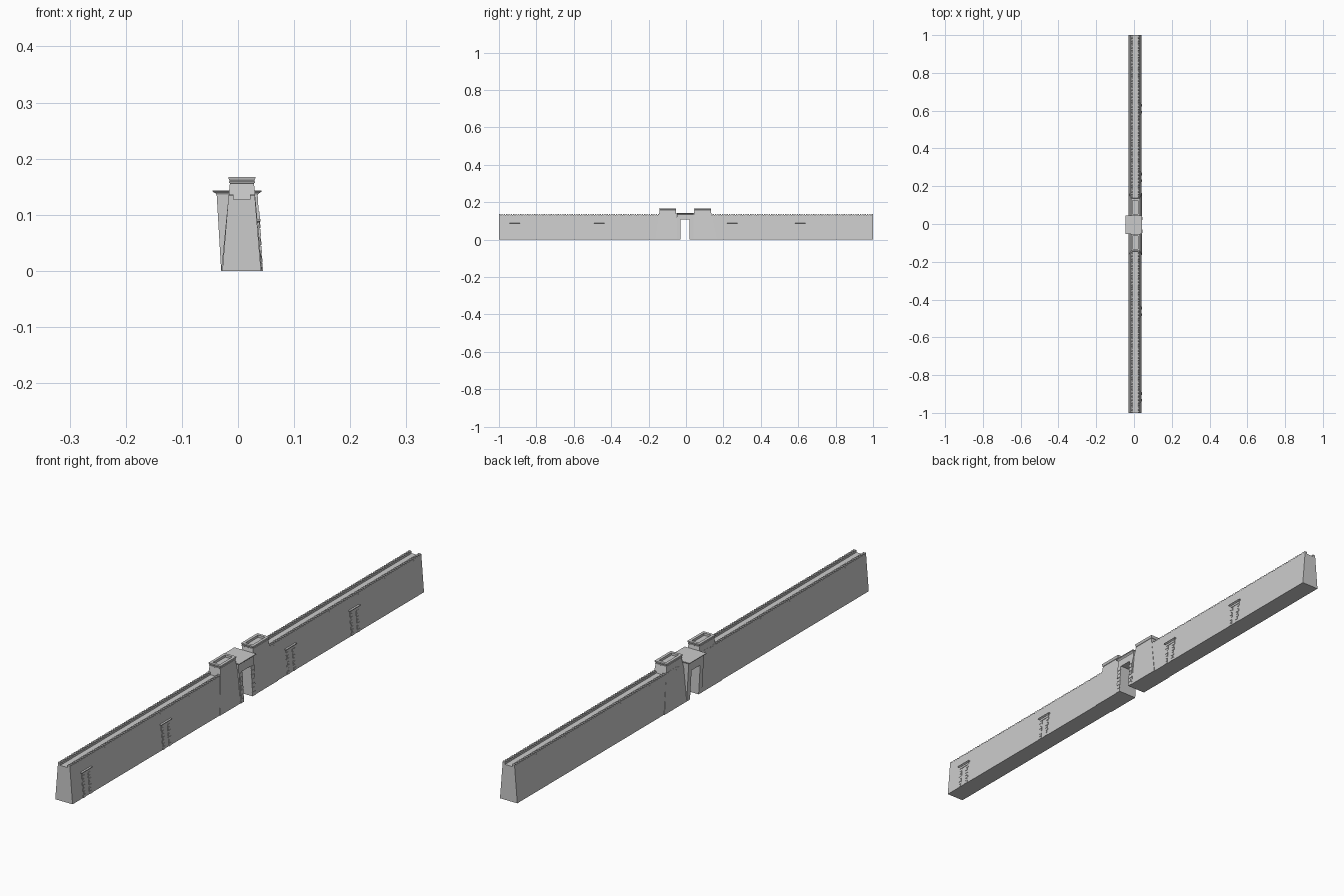
import bpy

if "Cube" in bpy.data.objects:
    bpy.data.objects.remove(bpy.data.objects["Cube"])

# single sandstone-like grey for the whole model
stone = bpy.data.materials.new("pale_stone")
stone.diffuse_color = (0.6, 0.6, 0.6, 1)
stone.use_nodes = True
stone.node_tree.nodes["Principled BSDF"].inputs["Base Color"].default_value = stone.diffuse_color


class Part:
    """Collects solids made of stacked rectangles into one mesh object."""
    def __init__(self, name):
        self.name, self.v, self.f = name, [], []

    def stack(self, rings, close=True):
        # each ring: (x0, x1, y0, y1, z)
        b = len(self.v)
        for x0, x1, y0, y1, z in rings:
            self.v += [(x0, y0, z), (x1, y0, z), (x1, y1, z), (x0, y1, z)]
        self.f.append((b + 3, b + 2, b + 1, b))
        for r in range(len(rings) - 1):
            p = b + 4 * r
            for i in range(4):
                j = (i + 1) % 4
                self.f.append((p + i, p + j, p + 4 + j, p + 4 + i))
        t = b + 4 * (len(rings) - 1)
        self.f.append((t, t + 1, t + 2, t + 3))

    def build(self):
        me = bpy.data.meshes.new(self.name)
        me.from_pydata(self.v, [], self.f)
        me.materials.append(stone)
        ob = bpy.data.objects.new(self.name, me)
        bpy.context.collection.objects.link(ob)
        return ob


def wall_x(z):      # outer slope of the wall on the +x side
    return 0.041 - 0.011 * z / 0.135


def gate_x(z):      # slope of the gate on the +x side
    return 0.043 - 0.008 * z / 0.136


def stone_jamb(part, face, y_in, side, z_top, courses, wide, narrow, depth):
    """Column of alternating long and short blocks, growing away from a door."""
    h = z_top / courses
    for i in range(courses):
        z0, z1 = i * h, (i + 0.9) * h
        w = wide if i % 2 == 0 else narrow
        a, b = sorted((y_in, y_in + side * w))
        part.stack([(face(z0) - 0.004, face(z0) + depth, a, b, z0),
                    (face(z1) - 0.004, face(z1) + depth, a, b, z1)])


# long battered walls, low parapets and fine crenellation on both edges
for name, y0, y1 in (("front", -1.0, -0.07), ("back", 0.06, 1.0)):
    wall = Part(name + "_wall")
    wall.stack([(-0.028, 0.041, y0, y1, 0), (-0.0175, 0.0306, y0, y1, 0.127)])
    wall.build()
    parapet = Part(name + "_parapets")
    for a0, a1, b0, b1 in ((-0.0175, -0.008, -0.0172, -0.008),
                           (0.021, 0.0306, 0.021, 0.0303)):
        parapet.stack([(a0, a1, y0, y1, 0.1265), (b0, b1, y0, y1, 0.132)])
        pitch = 0.0125
        n = int((y1 - y0) / pitch)
        for i in range(n):
            s = y0 + i * pitch if y0 < -0.5 else y1 - i * pitch - 0.0085
            parapet.stack([(b0, b1, s, s + 0.0085, 0.1315),
                           (b0, b1, s, s + 0.0085, 0.1345),
                           (b0, b1, s + 0.002, s + 0.0065, 0.1365)])
    parapet.build()

# twin towers with flared cornices and sunken roofs
for name, base, top in (("front", (-0.163, -0.03), (-0.141, -0.055)),
                        ("back", (0.02, 0.165), (0.045, 0.132))):
    tower = Part(name + "_tower")
    x0, x1 = -0.0145, 0.0285
    t0, t1 = top

    def ring(o, z):
        return (x0 - o, x1 + o, t0 - o, t1 + o, z)
    tower.stack([(-0.03, 0.043, base[0], base[1], 0), ring(0, 0.156),
                 ring(0.0015, 0.157), ring(0.0015, 0.159), ring(0.0002, 0.16),
                 ring(0.0025, 0.165), ring(0.0025, 0.1675),
                 ring(-0.0075, 0.1675), ring(-0.0075, 0.159)])
    tower.build()

# gateway: two leaning jambs, lintel and a projecting cornice
gate = Part("gate_frame")
zl = 0.107
for a, b in ((-0.048, -0.029), (0.02, 0.039)):
    gate.stack([(-0.03, gate_x(0), a, b, 0),
                (-0.03 - 0.008 * zl / 0.136, gate_x(zl), a, b, zl)])
gate.stack([(-0.03 - 0.008 * zl / 0.136, gate_x(zl), -0.048, 0.039, zl),
            (-0.038, gate_x(0.136), -0.048, 0.039, 0.136)])
gate.build()
cornice = Part("gate_cornice")
cornice.stack([(-0.038, 0.035, -0.048, 0.039, 0.135),
               (-0.040, 0.037, -0.049, 0.040, 0.138),
               (-0.045, 0.042, -0.053, 0.044, 0.141),
               (-0.045, 0.042, -0.053, 0.044, 0.1435)])
cornice.build()
blocks = Part("gate_jamb_blocks")
stone_jamb(blocks, gate_x, -0.029, -1, zl, 7, 0.018, 0.013, 0.0015)
stone_jamb(blocks, gate_x, 0.02, 1, zl, 7, 0.018, 0.013, 0.0015)
blocks.build()

# four small false doors on the right side of the wall
for k, y in enumerate((-0.915, -0.463, 0.247, 0.61)):
    door = Part("false_door_%d" % (k + 1))
    for side in (-1, 1):
        stone_jamb(door, wall_x, y + side * 0.011, side, 0.078, 7,
                   0.014, 0.009, 0.0015)
    # lintel and flared ledge
    door.stack([(0.028, wall_x(0.078) + 0.0018, y - 0.025, y + 0.025, 0.078),
                (0.028, wall_x(0.086) + 0.0018, y - 0.025, y + 0.025, 0.086)])
    door.stack([(0.028, 0.0365, y - 0.026, y + 0.026, 0.086),
                (0.028, 0.0405, y - 0.030, y + 0.030, 0.089),
                (0.028, 0.0405, y - 0.030, y + 0.030, 0.092)])
    door.build()
